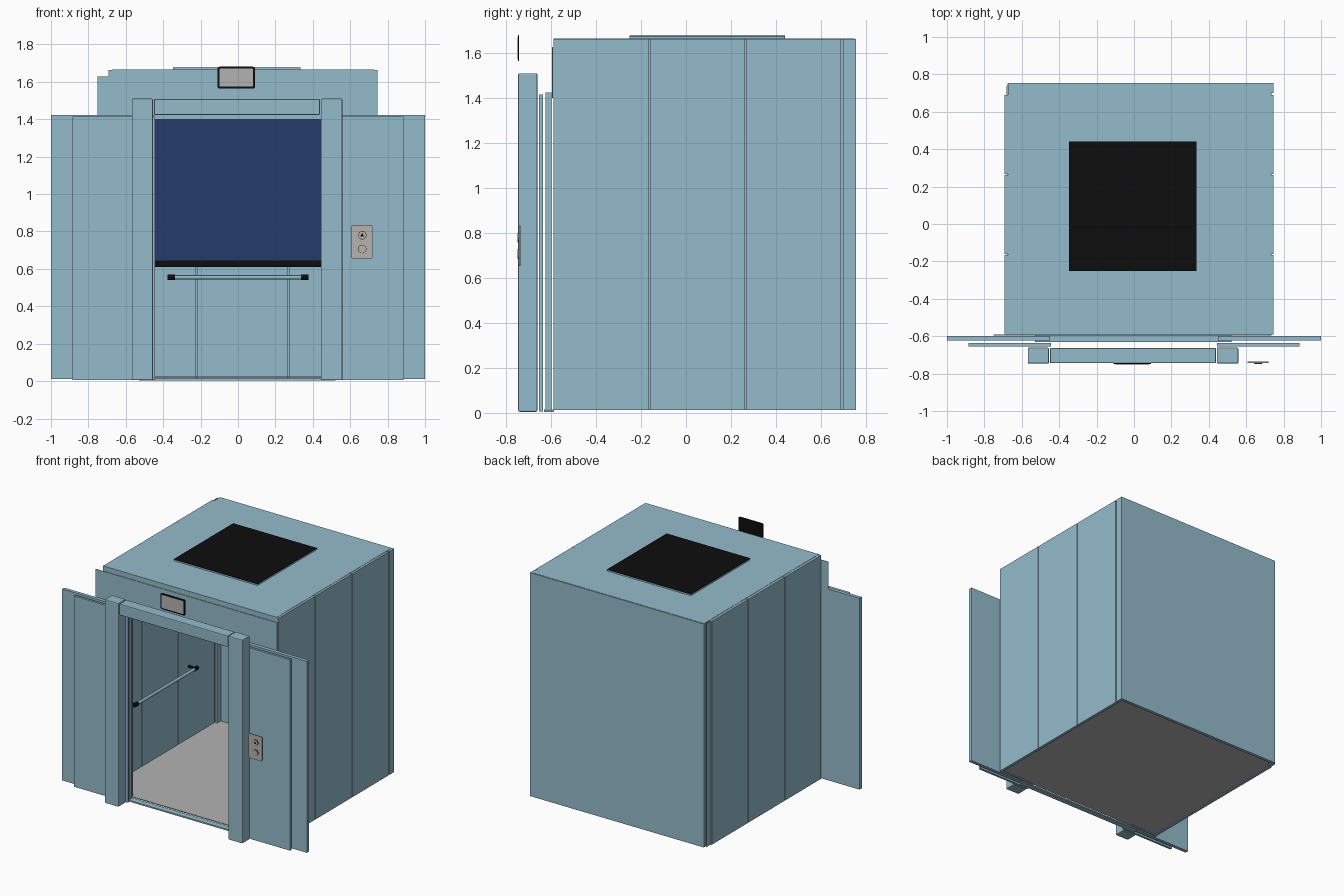
import bpy, bmesh, math
from mathutils import Matrix

if "Cube" in bpy.data.objects:
    bpy.data.objects.remove(bpy.data.objects["Cube"])


def material(name, rgb):
    m = bpy.data.materials.new(name)
    m.diffuse_color = (*rgb, 1)
    m.use_nodes = True
    m.node_tree.nodes["Principled BSDF"].inputs["Base Color"].default_value = m.diffuse_color
    return m


BLUE = material("pale blue steel", (0.30, 0.50, 0.60))
GREY = material("light grey", (0.45, 0.45, 0.45))
BLACK = material("black", (0.004, 0.004, 0.004))
MIRROR = material("dark blue glass", (0.018, 0.043, 0.147))
PLATE = material("warm grey", (0.47, 0.45, 0.43))


def finish(name, bm, mat):
    me = bpy.data.meshes.new(name)
    bm.to_mesh(me)
    bm.free()
    ob = bpy.data.objects.new(name, me)
    bpy.context.collection.objects.link(ob)
    me.materials.append(mat)
    return ob


def box(name, x, y, z, mat=BLUE, bevel=0.0):
    """Box from (min, max) pairs."""
    bm = bmesh.new()
    bmesh.ops.create_cube(bm, size=1)
    for v in bm.verts:
        v.co = [(r[0] + r[1]) / 2 + c * (r[1] - r[0]) for c, r in zip(v.co, (x, y, z))]
    ob = finish(name, bm, mat)
    if bevel:
        mod = ob.modifiers.new("bevel", "BEVEL")
        mod.width, mod.segments = bevel, 2
    return ob


def rod(name, centre, length, radius, axis, mat, sides=20):
    """Cylinder along the x or y axis."""
    bm = bmesh.new()
    turn = Matrix.Rotation(math.pi / 2, 4, "Y" if axis == "x" else "X")
    bmesh.ops.create_cone(bm, cap_ends=True, segments=sides, radius1=radius,
                          radius2=radius, depth=length, matrix=Matrix.Translation(centre) @ turn)
    for f in bm.faces:
        f.smooth = len(f.verts) == 4
    ob = finish(name, bm, mat)
    for e in ob.data.edges:
        e.use_edge_sharp = False
    ob.data.set_sharp_from_angle(angle=math.radians(40))
    return ob


def rounded_plate(name, x, y, z, r, mat):
    """Upright plate with rounded corners, facing the front."""
    bm = bmesh.new()
    pts = []
    for i, (cx, cz) in enumerate(((x[1] - r, z[1] - r), (x[0] + r, z[1] - r),
                                  (x[0] + r, z[0] + r), (x[1] - r, z[0] + r))):
        for k in range(5):
            a = math.pi / 2 * (i + k / 4)
            pts.append((cx + r * math.cos(a), y[0], cz + r * math.sin(a)))
    face = bm.faces.new([bm.verts.new(p) for p in pts])
    ext = bmesh.ops.extrude_face_region(bm, geom=[face])
    for g in ext["geom"]:
        if isinstance(g, bmesh.types.BMVert):
            g.co.y = y[1]
    bmesh.ops.recalc_face_normals(bm, faces=bm.faces)
    return finish(name, bm, mat)


# Cabin shell: side panels split by narrow joints, with thin strips closing them
T = 0.02
WALL_Z = (0.012, 1.663)
SPLITS = (-0.59, -0.163, 0.265, 0.692)
for side, outer, inner in (("left", -0.693, -0.673), ("right", 0.747, 0.727)):
    xs = (min(outer, inner), max(outer, inner))
    for a, b in zip(SPLITS, SPLITS[1:]):
        box(f"{side}_wall_panel", xs, (a + 0.003, b - 0.003), WALL_Z)
    mid = (outer + inner) / 2
    box(f"{side}_wall_joint_filler", (mid - 0.002, mid + 0.002), (-0.58, 0.74), WALL_Z)
box("left_corner_post", (-0.673, -0.653), (0.69, 0.752), WALL_Z)
box("right_corner_post", (0.727, 0.747), (0.70, 0.752), WALL_Z)
for a, b in ((-0.665, -0.222), (-0.222, 0.27), (0.27, 0.735)):
    box("back_wall_panel", (a + 0.003, b - 0.003), (0.732, 0.745), WALL_Z)
box("back_wall_skin", (-0.67, 0.747), (0.745, 0.755), WALL_Z)

# Roof, hatch and floor
box("roof", (-0.673, 0.73), (-0.59, 0.75), (1.645, 1.665))
box("roof_hatch", (-0.348, 0.335), (-0.252, 0.441), (1.66, 1.674))
box("roof_hatch_cover", (-0.348, 0.335), (-0.252, 0.441), (1.674, 1.678), BLACK)
box("floor", (-0.675, 0.73), (-0.59, 0.75), (0.018, 0.024), GREY)

# Cabin front: returns beside the opening, transom and sills
box("left_front_return", (-0.69, -0.455), (-0.59, -0.575), WALL_Z)
box("right_front_return", (0.45, 0.745), (-0.59, -0.575), WALL_Z)
box("front_header", (-0.455, 0.45), (-0.59, -0.575), (1.42, 1.663))
box("front_transom", (-0.75, 0.735), (-0.595, -0.591), (1.40, 1.628))
box("cabin_sill", (-0.53, 0.52), (-0.632, -0.588), (0.004, 0.014))

# Open sliding doors, inner and outer pair
for s, side in ((-1, "left"), (1, "right")):
    box(f"{side}_cabin_door", sorted((s * 0.45, s * 1.0)), (-0.624, -0.598), (0.01, 1.424))
    box(f"{side}_landing_door", sorted((s * 0.443, s * 0.884)), (-0.654, -0.637), (0.006, 1.416))

# Landing door frame
box("left_frame_post", (-0.568, -0.455), (-0.746, -0.661), (0.005, 1.51), bevel=0.006)
box("right_frame_post", (0.443, 0.558), (-0.746, -0.661), (0.005, 1.51), bevel=0.006)
box("frame_lintel", (-0.449, 0.438), (-0.744, -0.663), (1.424, 1.508), bevel=0.005)

# Mirror on the back wall with a black lower trim
box("mirror", (-0.65, 0.725), (0.724, 0.732), (0.645, 1.60), MIRROR)
box("mirror_trim", (-0.65, 0.725), (0.720, 0.732), (0.61, 0.645), BLACK)

# Handrails with black end caps and wall brackets
RAIL_Z = 0.555
rod("back_handrail", (0.003, 0.675, RAIL_Z), 0.72, 0.011, "x", BLUE)
for x in (-0.357, 0.357):
    rod("back_handrail_cap", (x, 0.675, RAIL_Z), 0.04, 0.015, "x", BLACK)
    rod("back_handrail_bracket", (x, 0.703, RAIL_Z), 0.056, 0.009, "y", BLACK)
for side, x, wall in (("left", -0.615, -0.673), ("right", 0.67, 0.727)):
    rod(f"{side}_handrail", (x, 0.035, RAIL_Z), 0.70, 0.011, "y", BLUE)
    for y in (-0.315, 0.385):
        rod(f"{side}_handrail_cap", (x, y, RAIL_Z), 0.04, 0.015, "y", BLACK)
        rod(f"{side}_handrail_bracket", ((x + wall) / 2, y, RAIL_Z),
            abs(wall - x), 0.009, "x", BLACK)

# Floor indicator display
rounded_plate("display_frame", (-0.11, 0.092), (-0.748, -0.742), (1.564, 1.681), 0.012, BLACK)
rounded_plate("display_screen", (-0.099, 0.081), (-0.750, -0.747), (1.574, 1.671), 0.005, GREY)

# Call button plate with two round buttons and an arrow
rounded_plate("call_plate", (0.607, 0.718), (-0.743, -0.736), (0.653, 0.834), 0.008, PLATE)
for z in (0.78, 0.706):
    rod("button_ring", (0.664, -0.7435, z), 0.003, 0.0225, "y", BLACK, 24)
    rod("call_button", (0.664, -0.7455, z), 0.006, 0.0205, "y", PLATE, 24)
bm = bmesh.new()
bm.faces.new([bm.verts.new(p) for p in ((0.653, -0.749, 0.772), (0.675, -0.749, 0.772),
                                        (0.664, -0.749, 0.792))])
finish("up_arrow", bm, BLACK)
